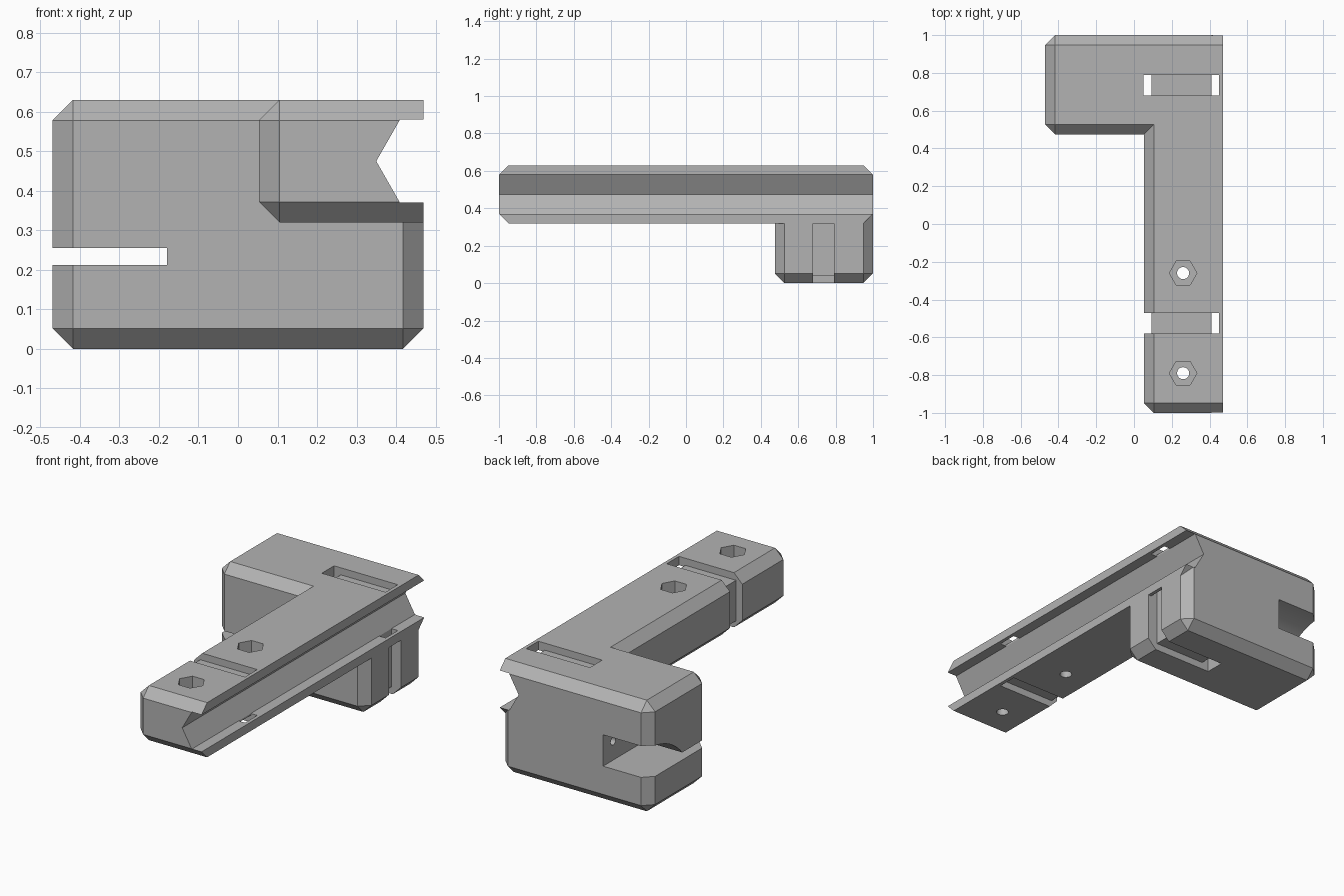
import bpy, bmesh, math
from mathutils import Matrix

cube = bpy.data.objects.get("Cube")
if cube:
    bpy.data.objects.remove(cube, do_unlink=True)

grey = bpy.data.materials.new("plain_grey")
grey.use_nodes = True
COLOUR = (0.45, 0.45, 0.45, 1)
grey.diffuse_color = COLOUR
grey.node_tree.nodes["Principled BSDF"].inputs["Base Color"].default_value = COLOUR


def add_object(name, bm):
    bmesh.ops.recalc_face_normals(bm, faces=bm.faces)
    mesh = bpy.data.meshes.new(name)
    bm.to_mesh(mesh)
    bm.free()
    mesh.materials.append(grey)
    obj = bpy.data.objects.new(name, mesh)
    bpy.context.collection.objects.link(obj)
    return obj


def box(name, x, y, z, chamfer=0, trim_x=None):
    bm = bmesh.new()
    bmesh.ops.create_cube(bm, size=1)
    for v in bm.verts:
        v.co = [lo + (c + 0.5) * (hi - lo) for c, (lo, hi) in zip(v.co, (x, y, z))]
    if chamfer:
        bmesh.ops.bevel(bm, geom=bm.edges[:], offset=chamfer, segments=1,
                        profile=0.5, affect='EDGES')
    if trim_x is not None:
        geom = bm.verts[:] + bm.edges[:] + bm.faces[:]
        cut = bmesh.ops.bisect_plane(bm, geom=geom, plane_co=(trim_x, 0, 0),
                                     plane_no=(1, 0, 0), clear_outer=True)
        rim = [e for e in cut["geom_cut"] if isinstance(e, bmesh.types.BMEdge)]
        bmesh.ops.contextual_create(bm, geom=rim)
    return add_object(name, bm)


def prism(name, points, direction):
    """Extrude a closed 3D outline along a direction."""
    bm = bmesh.new()
    face = bm.faces.new([bm.verts.new(p) for p in points])
    ext = bmesh.ops.extrude_face_region(bm, geom=[face])["geom"]
    bmesh.ops.translate(bm, vec=direction,
                        verts=[v for v in ext if isinstance(v, bmesh.types.BMVert)])
    return add_object(name, bm)


def rod(name, centre, radius, length, sides, axis='Z'):
    bm = bmesh.new()
    turn = Matrix.Rotation(math.pi / 2, 4, 'Y') if axis == 'X' else Matrix()
    # the first corner of a six-sided rod points along x
    spin = Matrix.Rotation(math.pi / 2, 4, 'Z') if sides == 6 else Matrix()
    bmesh.ops.create_cone(bm, cap_ends=True, segments=sides, radius1=radius,
                          radius2=radius, depth=length,
                          matrix=Matrix.Translation(centre) @ turn @ spin)
    return add_object(name, bm)


def combine(target, tool, operation='DIFFERENCE'):
    tool.hide_render = True
    mod = target.modifiers.new("combine", 'BOOLEAN')
    mod.operation, mod.solver, mod.object = operation, 'EXACT', tool
    bpy.context.view_layer.objects.active = target
    bpy.ops.object.modifier_apply(modifier=mod.name)
    bpy.data.objects.remove(tool, do_unlink=True)


# Chamfered mounting block and long arm, joined into one body
SIDE, TOP, ARM_LOW = 0.47, 0.63, 0.32
body = box("bracket_body", (-SIDE, SIDE), (0.475, 1), (0, TOP), 0.052)
arm = box("arm", (0.053, 0.8), (-1, 1), (ARM_LOW, TOP), 0.052, trim_x=SIDE)
combine(body, arm, 'UNION')

# V-shaped rail groove along the arm
groove = [(0.6, 0.58), (0.41, 0.58), (0.35, 0.475), (0.41, 0.37), (0.6, 0.37)]
combine(body, prism("groove", [(x, -1.2, z) for x, z in groove], (0, 2.4, 0)))

# Strap channels: a shallow loop around the arm and one around the block
front, back = (-0.58, -0.47), (0.68, 0.79)
channels = [
    ((0.0, 0.45), front, (0.59, 0.8)),
    ((0.0, 0.45), front, (0.2, 0.36)),
    ((0.0, 0.092), front, (0.2, 0.8)),
    ((0.41, 0.45), front, (0.2, 0.8)),
    ((0.05, 0.45), back, (0.59, 0.8)),
    ((0.05, 0.6), back, (-0.1, 0.04)),
    ((0.05, 0.092), back, (-0.1, 0.8)),
    ((0.41, 0.45), back, (-0.1, 0.8)),
    ((0.41, 0.6), back, (-0.1, ARM_LOW)),
]
for spans in channels:
    combine(body, box("strap_channel", *spans))

# Side slot with a curved mouth opening to the back
SLOT_LOW, SLOT_HIGH, SLOT_END, R = 0.212, 0.255, -0.18, 0.39
combine(body, box("side_slot", (-0.6, SLOT_END), (0.3, 1.2), (SLOT_LOW, SLOT_HIGH)))
last = math.pi - math.asin(SLOT_LOW / R)
arc = [math.pi / 2 + i / 14 * (last - math.pi / 2) for i in range(15)]
mouth = [(1.2, SLOT_LOW), (1.2, R)] + [(1 + R * math.cos(a), R * math.sin(a)) for a in arc]
combine(body, prism("slot_mouth", [(-0.6, y, z) for y, z in mouth],
                    (SLOT_END + 0.6, 0, 0)))
combine(body, rod("wire_hole", (-0.1, 0.91, 0.32), 0.022, 0.3, 24, 'X'))

# Bolt holes with hexagonal nut pockets on top of the arm
for y in (-0.26, -0.79):
    combine(body, rod("bolt_hole", (0.26, y, 0.5), 0.032, 1, 24))
    combine(body, rod("nut_pocket", (0.26, y, TOP), 0.073, 0.2, 6))

# Smooth only the curved faces
bpy.ops.object.select_all(action='DESELECT')
body.select_set(True)
bpy.context.view_layer.objects.active = body
bpy.ops.object.shade_smooth_by_angle(angle=math.radians(20))
